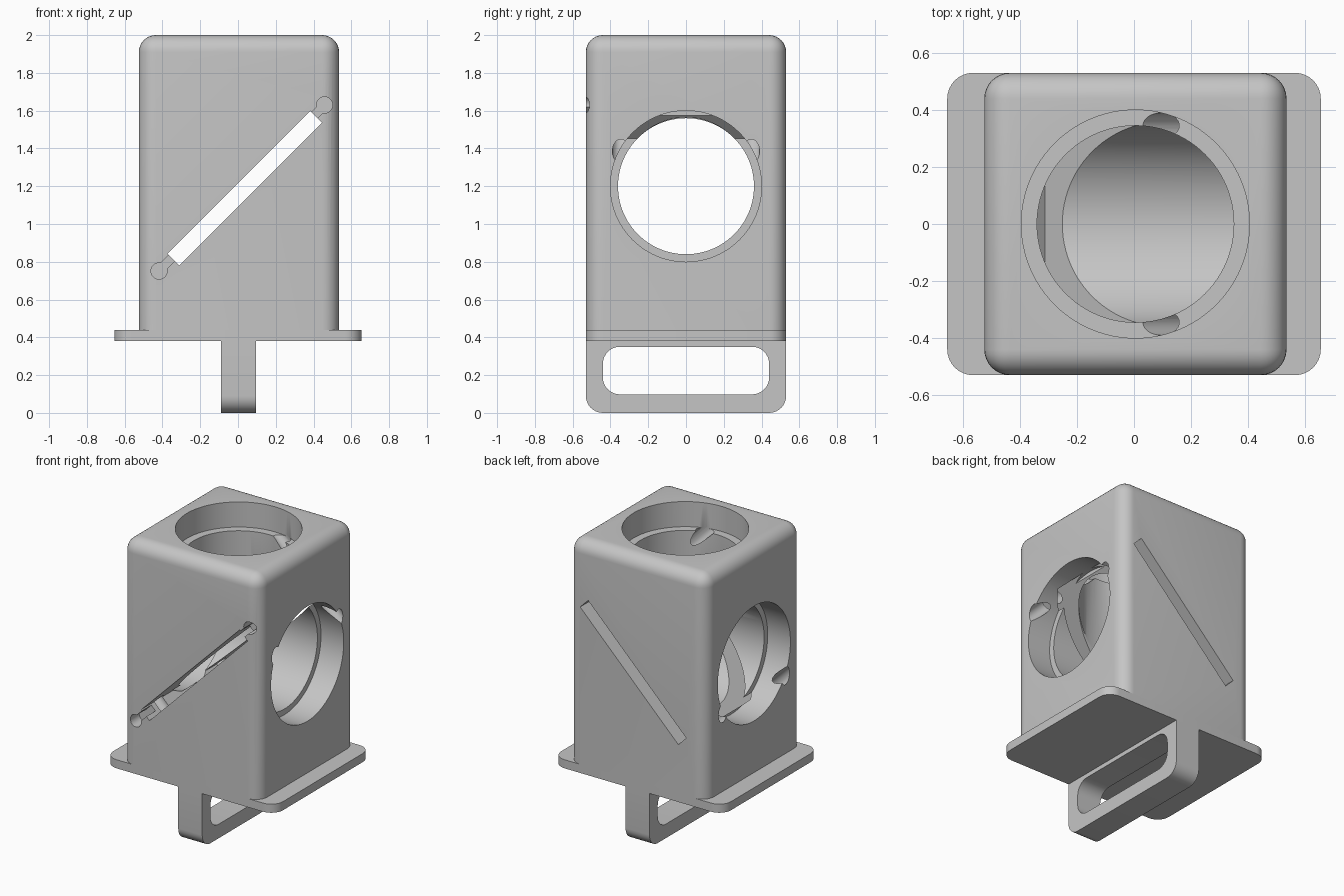
import bpy, bmesh, math
from mathutils import Vector, Matrix

default = bpy.data.objects.get("Cube")
if default:
    bpy.data.objects.remove(default, do_unlink=True)

# Single matte grey
grey = bpy.data.materials.new("plain_grey")
grey.use_nodes = True
COLOUR = (0.56, 0.56, 0.56, 1)
grey.diffuse_color = COLOUR
grey.node_tree.nodes["Principled BSDF"].inputs["Base Color"].default_value = COLOUR

CX, MID = 0.005, 1.2        # bore crossing point
ROUND = 0.09                # shared corner radius


def to_object(bm, name):
    mesh = bpy.data.meshes.new(name)
    bmesh.ops.recalc_face_normals(bm, faces=bm.faces)
    bm.to_mesh(mesh)
    bm.free()
    mesh.materials.append(grey)
    obj = bpy.data.objects.new(name, mesh)
    bpy.context.collection.objects.link(obj)
    return obj


def box(name, lo, hi, rounded=None):
    """Box between two corners; edges passing the rounded test are filleted."""
    lo, hi = Vector(lo), Vector(hi)
    bm = bmesh.new()
    bmesh.ops.create_cube(bm, size=1)
    for v in bm.verts:
        v.co = (lo + hi) / 2 + Matrix.Diagonal(hi - lo) @ v.co
    if rounded:
        edges = [e for e in bm.edges if rounded((e.verts[0].co - e.verts[1].co).normalized(),
                                                (e.verts[0].co + e.verts[1].co) / 2)]
        bmesh.ops.bevel(bm, geom=edges, offset=ROUND, segments=8, profile=0.5, affect='EDGES')
    return to_object(bm, name)


def rod(name, start, end, radius, sides=96):
    """Cylinder between two points."""
    start, end = Vector(start), Vector(end)
    axis = end - start
    turn = axis.to_track_quat('Z', 'Y').to_matrix().to_4x4()
    bm = bmesh.new()
    bmesh.ops.create_cone(bm, cap_ends=True, segments=sides, radius1=radius, radius2=radius,
                          depth=axis.length, matrix=Matrix.Translation((start + end) / 2) @ turn)
    return to_object(bm, name)


def diagonal_box(name, centre, length, width, y0, y1):
    """Bar tilted 45 degrees in the x-z plane."""
    obj = box(name, (-length / 2, y0, -width / 2), (length / 2, y1, width / 2))
    obj.data.transform(Matrix.Translation((centre[0], 0, centre[1]))
                       @ Matrix.Rotation(-math.pi / 4, 4, 'Y'))
    return obj


def carve(target, cutters):
    bpy.context.view_layer.objects.active = target
    for cutter in cutters:
        cutter.hide_render = True
        mod = target.modifiers.new("cut", 'BOOLEAN')
        mod.operation, mod.solver, mod.object = 'DIFFERENCE', 'EXACT', cutter
        bpy.ops.object.modifier_apply(modifier=mod.name)
        bpy.data.objects.remove(cutter, do_unlink=True)


# Solid parts
body = box("body", (-0.525, -0.53, 0.44), (0.535, 0.53, 2),
           lambda d, m: abs(d.z) > 0.9 or m.z > 1.9)
base_plate = box("base_plate", (-0.655, -0.53, 0.38), (0.655, 0.53, 0.44),
                 lambda d, m: abs(d.z) > 0.9)
handle = box("handle", (-0.09, -0.53, 0), (0.095, 0.53, 0.38),
             lambda d, m: abs(d.x) > 0.9 and m.z < 0.1)

# Cross bore with a counterbore on each side
cutters = [rod("cross_bore", (-0.8, 0, MID), (0.8, 0, MID), 0.36)]
for side in (-1, 1):
    cutters.append(rod("side_counterbore", (CX + side * 0.355, 0, MID), (side * 0.8, 0, MID), 0.4))

# Top bore ends on the diagonal slot
top_bore = rod("top_bore", (CX, 0, MID), (CX, 0, 2.2), 0.345)
for v in top_bore.data.vertices:
    if v.co.z < 1.5:
        v.co.z = v.co.x + 1.17
cutters += [top_bore, rod("top_counterbore", (CX, 0, 1.825), (CX, 0, 2.2), 0.4)]

# Diagonal plate slot, with a shallow keyed groove on the front
SLOT = (0.036, 1.189)
cutters.append(diagonal_box("plate_slot", SLOT, 1.07, 0.087, -0.8, 0.8))
cutters.append(diagonal_box("key_groove", (0.02, 1.19), 1.24, 0.045, -0.7, -0.43))
for x, z in ((0.458, 1.63), (-0.418, 0.751)):
    cutters.append(rod("key_hole", (x, -0.7, z), (x, -0.43, z), 0.043, 32))

# Slanted pin holes beside the bores
for y in (-0.345, 0.345):
    cutters.append(rod("upper_pin_hole", (0.6, y, 1.32), (0.05, y, 1.87), 0.045, 32))
    cutters.append(rod("lower_pin_hole", (-0.6, y, 1.06), (-0.3, y, 0.76), 0.045, 32))
carve(body, cutters)

# Strap opening in the handle
carve(handle, [box("handle_opening", (-0.3, -0.44, 0.098), (0.3, 0.44, 0.35),
                   lambda d, m: abs(d.x) > 0.9)])

# Smooth rounded surfaces, sharp edges kept
for obj in (body, base_plate, handle):
    bpy.ops.object.select_all(action='DESELECT')
    obj.select_set(True)
    bpy.context.view_layer.objects.active = obj
    bpy.ops.object.shade_smooth_by_angle(angle=math.radians(30))
